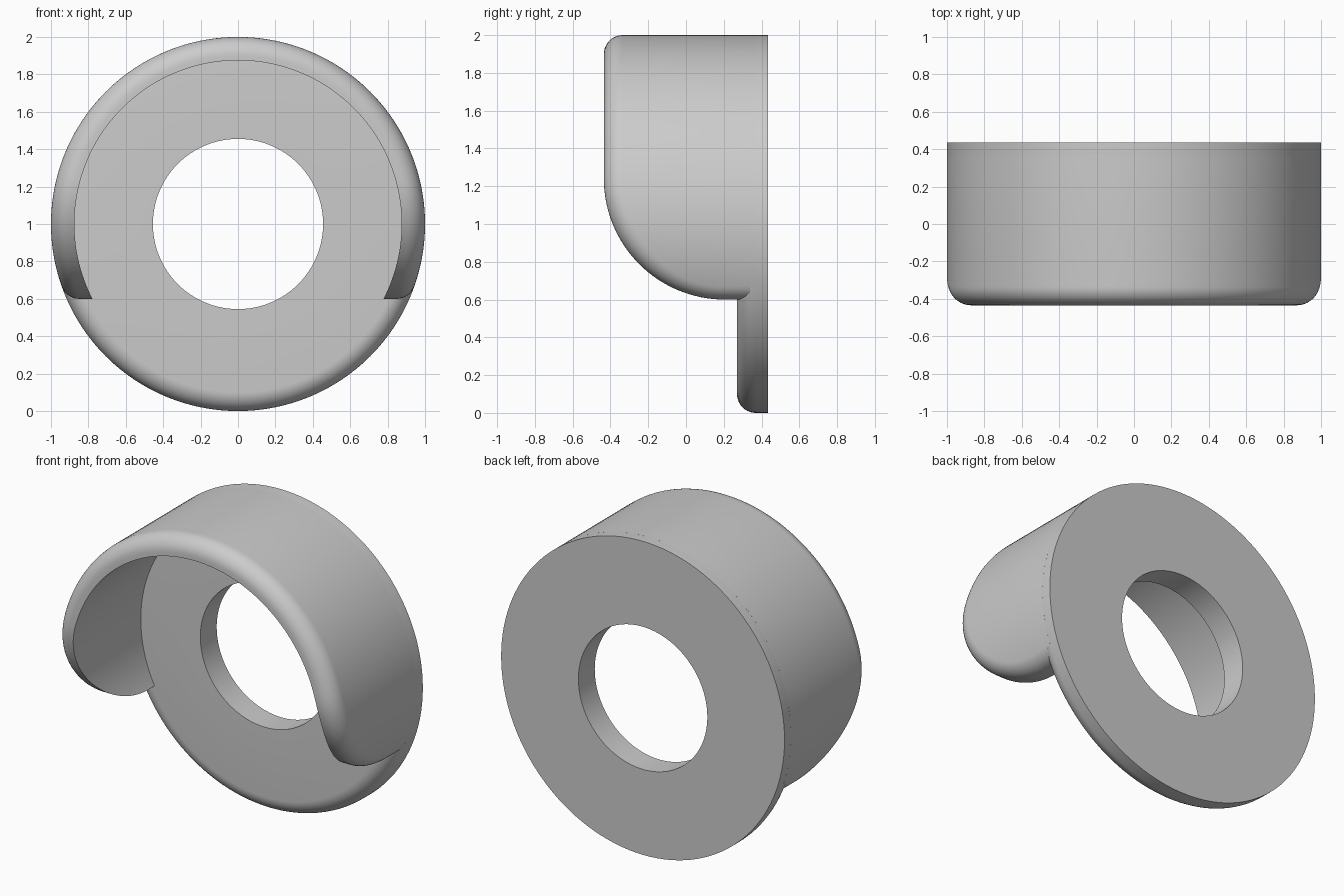
import bpy, bmesh
from math import sin, cos, pi, sqrt, asin
from mathutils import Vector

R, INNER, HOLE = 1.0, 0.875, 0.455       # outer, hood inside and bore radii
FRONT, PLATE, BACK = -0.435, 0.27, 0.435  # depths along y
F = 0.1                                  # edge rounding radius
BOTTOM, SWEEP = 0.6, 0.64                # hood lower edge and its corner radius
STEPS = 10

if "Cube" in bpy.data.objects:
    bpy.data.objects.remove(bpy.data.objects["Cube"], do_unlink=True)

grey = bpy.data.materials.new("plain grey")
grey.use_nodes = True
grey.diffuse_color = (0.6, 0.6, 0.6, 1)
grey.node_tree.nodes["Principled BSDF"].inputs["Base Color"].default_value = (0.6, 0.6, 0.6, 1)


def skin(name, rings, loop):
    """Join closed cross-sections into one smooth surface."""
    bm = bmesh.new()
    rows = [[bm.verts.new(p) for p in ring] for ring in rings]
    for i in range(len(rows) if loop else len(rows) - 1):
        a, b = rows[i], rows[(i + 1) % len(rows)]
        for j in range(len(a)):
            k = (j + 1) % len(a)
            bm.faces.new((a[j], a[k], b[k], b[j]))
    bmesh.ops.recalc_face_normals(bm, faces=bm.faces)
    mesh = bpy.data.meshes.new(name)
    bm.to_mesh(mesh)
    bm.free()
    mesh.materials.append(grey)
    obj = bpy.data.objects.new(name, mesh)
    bpy.context.collection.objects.link(obj)
    bpy.ops.object.select_all(action='DESELECT')
    obj.select_set(True)
    bpy.context.view_layer.objects.active = obj
    bpy.ops.object.shade_smooth_by_angle(angle=pi / 6)


def on_circle(r, a, y):
    return Vector((r * cos(a), y, 1 + r * sin(a)))


# Base plate: turned ring with a rounded front edge
profile = [(HOLE, BACK), (R, BACK)]
for i in range(STEPS + 1):
    a = pi / 2 * i / STEPS
    profile.append((R - F + F * cos(a), PLATE + F - F * sin(a)))
profile.append((HOLE, PLATE))
skin("base_plate", [[on_circle(r, 2 * pi * i / 128, y) for r, y in profile]
                    for i in range(128)], True)


# Hood: wall section whose outer edge is rounded by a rolling ball
def section(ball, normal, inner):
    radial = Vector((ball.x, 0, ball.z - 1)).normalized()
    pts = [Vector((inner.x, PLATE + F, inner.z)), inner]
    for i in range(STEPS + 1):
        d = normal.slerp(radial, i / STEPS)
        pts.append(ball + d * F)
    end = pts[-1]
    pts.append(Vector((end.x, PLATE + F, end.z)))
    return pts


def side_section(y, z, normal):
    ball_z = z - normal.z * F
    ball = Vector((sqrt((R - F) ** 2 - (ball_z - 1) ** 2), y - normal.y * F, ball_z))
    return section(ball, normal, Vector((sqrt(INNER ** 2 - (z - 1) ** 2), y, z)))


cy, cz = FRONT + SWEEP, BOTTOM + SWEEP
side = [side_section(PLATE + 0.07, BOTTOM, Vector((0, 0, -1)))]
for i in range(33):
    a = pi / 2 * i / 32
    n = Vector((0, -sin(a), -cos(a)))
    side.append(side_section(cy + SWEEP * n.y, cz + SWEEP * n.z, n))

arch = []
ball_start, inner_start = asin((cz - 1) / (R - F)), asin((cz - 1) / INNER)
for i in range(1, 64):
    t = i / 64
    arch.append(section(on_circle(R - F, ball_start + (pi - 2 * ball_start) * t, FRONT + F),
                        Vector((0, -1, 0)),
                        on_circle(INNER, inner_start + (pi - 2 * inner_start) * t, FRONT)))

other_side = [[Vector((-p.x, p.y, p.z)) for p in ring] for ring in reversed(side)]
skin("hood", side + arch + other_side, False)
